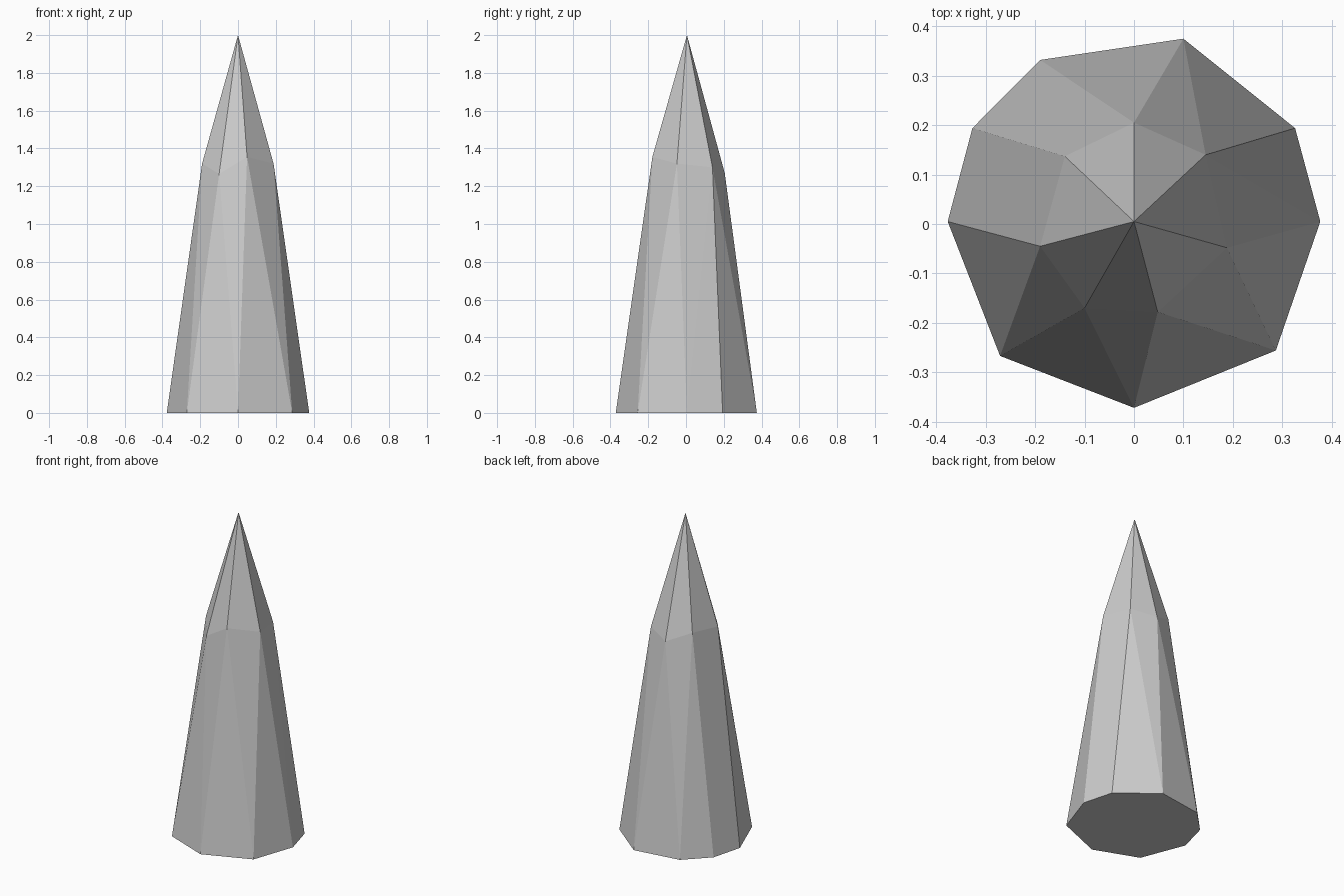
import bpy
import bmesh

cube = bpy.data.objects.get("Cube")
if cube:
    bpy.data.objects.remove(cube, do_unlink=True)

# Irregular nine-sided foot, seven-sided shoulder and a single tip
foot = [(0.10, 0.375), (0.326, 0.194), (0.377, 0.005), (0.287, -0.256), (0, -0.372),
        (-0.271, -0.267), (-0.377, 0.005), (-0.327, 0.194), (-0.19, 0.332)]
shoulder = [(0, 0.205, 1.27), (0.145, 0.14, 1.3), (0.188, -0.048, 1.32),
            (0.048, -0.178, 1.355), (-0.10, -0.17, 1.265),
            (-0.19, -0.045, 1.32), (-0.14, 0.137, 1.335)]
tip = (0, 0.005, 2)

# The faceted spike is the convex skin around these points
bm = bmesh.new()
for point in [(x, y, 0) for x, y in foot] + shoulder + [tip]:
    bm.verts.new(point)
bmesh.ops.convex_hull(bm, input=list(bm.verts))
bmesh.ops.dissolve_limit(bm, angle_limit=0.01, verts=list(bm.verts), edges=list(bm.edges))
bmesh.ops.recalc_face_normals(bm, faces=list(bm.faces))
mesh = bpy.data.meshes.new("stone_spike")
bm.to_mesh(mesh)
bm.free()
spike = bpy.data.objects.new("stone_spike", mesh)
bpy.context.collection.objects.link(spike)

# Plain pale grey stone
stone = bpy.data.materials.new("pale_grey_stone")
stone.use_nodes = True
colour = (0.6, 0.6, 0.6, 1)
stone.diffuse_color = colour
for node in stone.node_tree.nodes:
    if node.type == 'BSDF_PRINCIPLED':
        node.inputs["Base Color"].default_value = colour
mesh.materials.append(stone)
